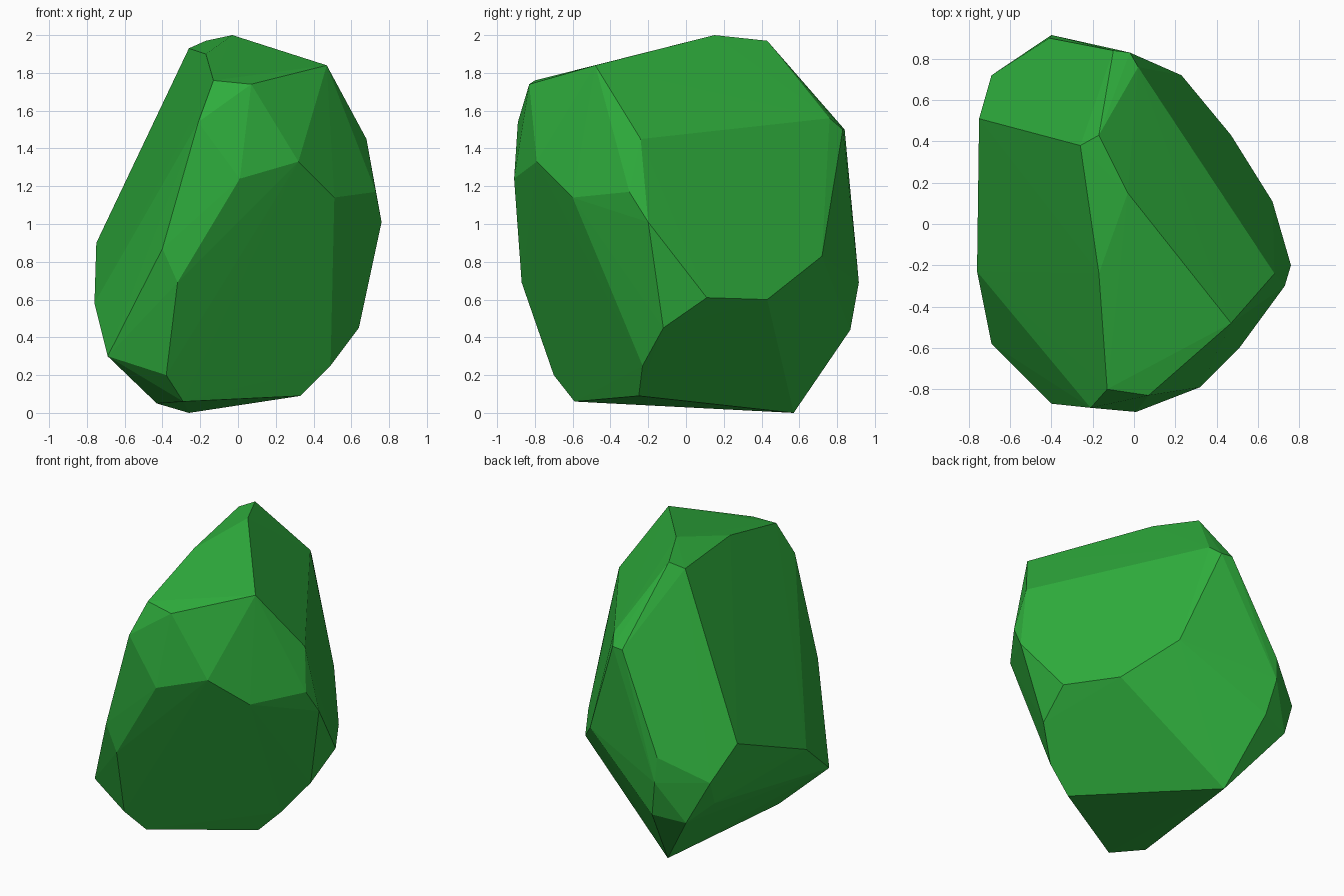
import bpy
import bmesh

# Remove the default cube
cube = bpy.data.objects.get("Cube")
if cube:
    bpy.data.objects.remove(cube, do_unlink=True)

# Single flat green
green = bpy.data.materials.new("leaf_green")
green.use_nodes = True
colour = (0.028, 0.42, 0.046, 1.0)
green.diffuse_color = colour
bsdf = next(n for n in green.node_tree.nodes if n.type == 'BSDF_PRINCIPLED')
bsdf.inputs["Base Color"].default_value = colour
bsdf.inputs["Roughness"].default_value = 0.9

# Corner points of the boulder, grouped by zone
crown = [(-0.03, 0.15, 2.0), (-0.17, 0.43, 1.97), (-0.26, 0.38, 1.93),
         (-0.17, -0.24, 1.90), (0.47, -0.48, 1.84),
         (-0.13, -0.80, 1.76), (0.07, -0.83, 1.74)]
front = [(-0.21, -0.89, 1.54), (0.32, -0.79, 1.33), (0.01, -0.91, 1.24),
         (0.51, -0.60, 1.14), (-0.40, -0.87, 0.87), (-0.32, -0.87, 0.69)]
plus_x_side = [(0.68, -0.24, 1.45), (0.73, -0.30, 1.17), (0.76, -0.20, 1.01),
               (0.67, 0.11, 0.61), (0.47, 0.43, 0.60), (0.64, -0.12, 0.45)]
back = [(0.02, 0.76, 1.56), (-0.02, 0.83, 1.50), (-0.10, 0.84, 1.50),
        (0.23, 0.72, 0.83), (-0.41, 0.90, 0.86), (-0.40, 0.915, 0.69),
        (-0.35, 0.87, 0.44), (-0.56, 0.80, 0.41)]
minus_x_side = [(-0.75, 0.51, 0.90), (-0.69, 0.72, 0.69), (-0.66, 0.63, 0.51),
                (-0.76, -0.23, 0.58), (-0.69, -0.58, 0.30)]
base = [(0.49, -0.23, 0.25), (-0.38, -0.70, 0.20), (0.33, -0.25, 0.09),
        (-0.29, -0.59, 0.06), (-0.43, -0.40, 0.05), (-0.26, 0.57, 0.0)]

# Wrap the corners in a faceted convex shell
bm = bmesh.new()
for co in crown + front + plus_x_side + back + minus_x_side + base:
    bm.verts.new(co)
bmesh.ops.convex_hull(bm, input=bm.verts[:])
loose = [v for v in bm.verts if not v.link_faces]
bmesh.ops.delete(bm, geom=loose, context='VERTS')
bmesh.ops.recalc_face_normals(bm, faces=bm.faces[:])
for face in bm.faces:
    face.smooth = False

mesh = bpy.data.meshes.new("boulder")
bm.to_mesh(mesh)
bm.free()
mesh.materials.append(green)
boulder = bpy.data.objects.new("boulder", mesh)
bpy.context.scene.collection.objects.link(boulder)
